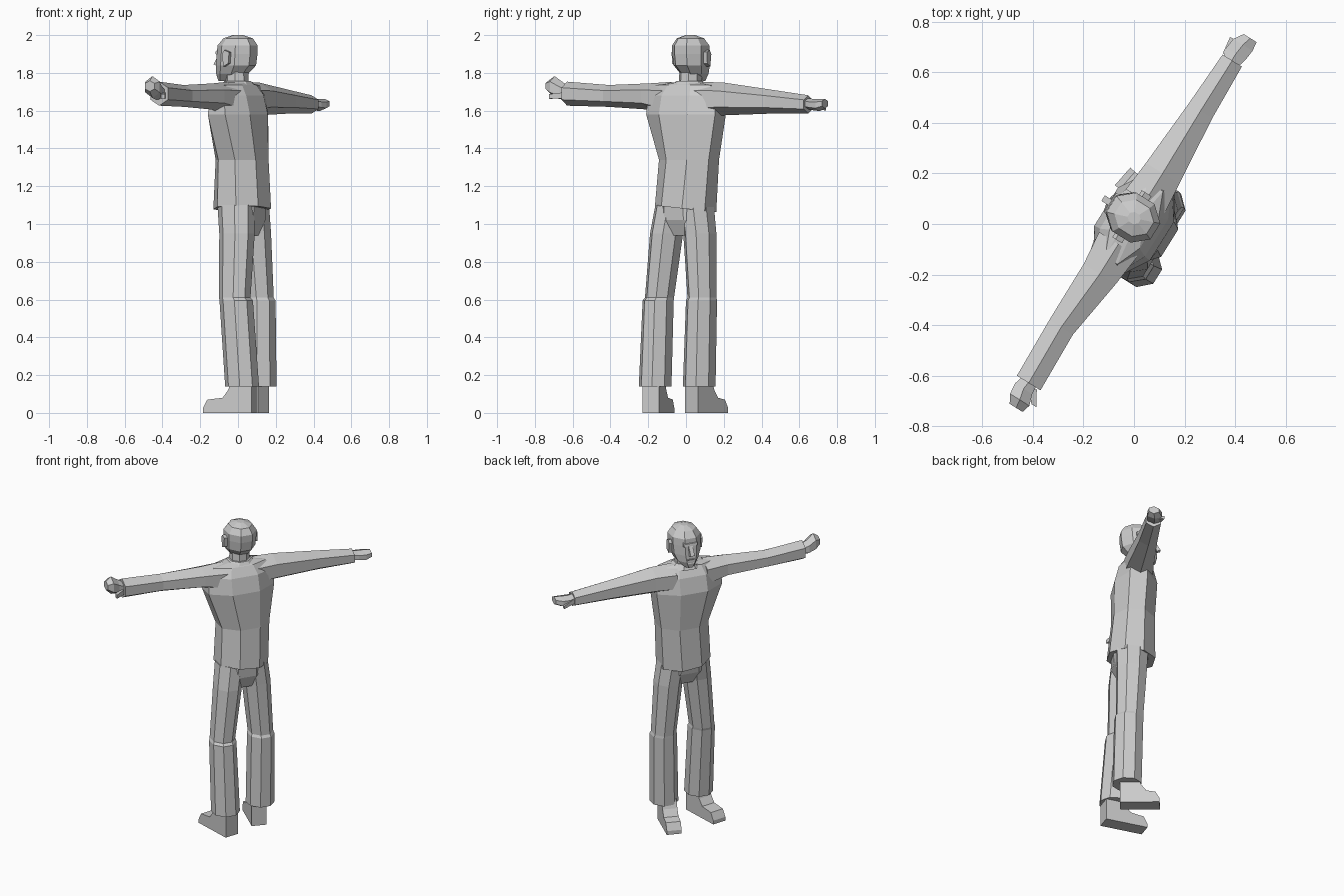
import bpy, bmesh, math
from mathutils import Matrix, Vector

TURN = Matrix.Rotation(math.radians(58), 4, 'Z')   # figure faces back-left


def finish(name, bm, matrix):
    bm.transform(matrix)
    bmesh.ops.recalc_face_normals(bm, faces=bm.faces)
    mesh = bpy.data.meshes.new(name)
    bm.to_mesh(mesh)
    bm.free()
    obj = bpy.data.objects.new(name, mesh)
    bpy.context.collection.objects.link(obj)
    return obj


def loft(name, rings, sides=8, axis='Z', matrix=TURN):
    """Skin polygon rings: (cx, cy, z, half x, half y) or, along X, (x, cy, cz, half y, half z)."""
    bm = bmesh.new()
    loops = []
    k = 1 / math.cos(math.pi / sides)
    for a, b, c, p, q in rings:
        loop = []
        for i in range(sides):
            t = 2 * math.pi * (i + 0.5) / sides
            s, r = p * k * math.cos(t), q * k * math.sin(t)
            loop.append(bm.verts.new((a + s, b + r, c) if axis == 'Z' else (a, b + s, c + r)))
        loops.append(loop)
    for l0, l1 in zip(loops, loops[1:]):
        for i in range(sides):
            j = (i + 1) % sides
            bm.faces.new((l0[i], l0[j], l1[j], l1[i]))
    bm.faces.new(loops[0])
    bm.faces.new(loops[-1])
    return finish(name, bm, matrix)


def extrude(name, profile, width, matrix):
    """Extrude a side profile (forward, up) symmetrically across x."""
    bm = bmesh.new()
    face = bm.faces.new([bm.verts.new((-width / 2, y, z)) for y, z in profile])
    new = bmesh.ops.extrude_face_region(bm, geom=[face])
    verts = [v for v in new['geom'] if isinstance(v, bmesh.types.BMVert)]
    bmesh.ops.translate(bm, verts=verts, vec=(width, 0, 0))
    return finish(name, bm, matrix)


# Jacket body, with a slightly dipped hem on the wearer's right
jacket = loft("jacket", [
    (0.01, -0.02, 1.08, 0.155, 0.14), (0.025, -0.01, 1.34, 0.155, 0.125),
    (0.0, 0.0, 1.58, 0.215, 0.13), (0.0, 0.0, 1.68, 0.21, 0.105),
    (0.0, 0.0, 1.735, 0.17, 0.07), (0.01, 0.01, 1.75, 0.07, 0.06)])
for v in jacket.data.vertices:
    if v.co.z < 1.1:
        v.co.z -= 0.11 * v.co.y
loft("collar", [(0.015, 0.01, 1.725, 0.10, 0.085), (0.015, 0.012, 1.757, 0.066, 0.066)])

# Sleeves
loft("right_sleeve", [
    (0.10, 0.01, 1.66, 0.09, 0.08), (0.23, 0.01, 1.662, 0.078, 0.075),
    (0.52, 0.014, 1.648, 0.055, 0.055), (0.755, 0.013, 1.633, 0.045, 0.042)], 6, 'X')
loft("left_sleeve", [
    (-0.10, 0.01, 1.66, 0.09, 0.08), (-0.24, 0.01, 1.675, 0.075, 0.06),
    (-0.50, 0.028, 1.678, 0.055, 0.05), (-0.755, 0.02, 1.69, 0.055, 0.055)], 6, 'X')

# Hands: the right is relaxed and flat, the left is raised
loft("right_hand", [
    (0.73, 0.015, 1.64, 0.03, 0.025), (0.785, 0.015, 1.632, 0.045, 0.026),
    (0.83, 0.01, 1.63, 0.045, 0.028), (0.868, 0.0, 1.637, 0.03, 0.022)], 6, 'X')
loft("right_thumb", [(0.76, 0.045, 1.635, 0.015, 0.015), (0.83, 0.06, 1.612, 0.01, 0.01)], 4, 'X')
loft("left_hand", [
    (-0.73, 0.02, 1.69, 0.03, 0.025), (-0.785, 0.025, 1.705, 0.04, 0.04),
    (-0.83, 0.015, 1.725, 0.045, 0.05), (-0.865, 0.01, 1.73, 0.03, 0.025)], 6, 'X')
loft("left_thumb", [(-0.76, -0.005, 1.68, 0.016, 0.016), (-0.82, -0.045, 1.675, 0.012, 0.012)], 4, 'X')

# Trousers: seat and two flared legs
loft("trouser_seat", [
    (0.01, -0.035, 0.94, 0.10, 0.06), (0.005, -0.03, 1.02, 0.145, 0.10),
    (0.005, -0.025, 1.12, 0.14, 0.11)])
loft("left_trouser_leg", [
    (-0.127, -0.105, 0.14, 0.08, 0.085), (-0.13, -0.07, 0.595, 0.075, 0.085),
    (-0.128, -0.06, 0.61, 0.07, 0.08), (-0.09, -0.05, 0.95, 0.08, 0.09),
    (-0.068, -0.03, 1.10, 0.08, 0.095)], 8)
loft("right_trouser_leg", [
    (0.12, -0.06, 0.14, 0.08, 0.085), (0.128, -0.05, 0.595, 0.075, 0.085),
    (0.128, -0.045, 0.61, 0.07, 0.08), (0.105, -0.03, 0.95, 0.08, 0.09),
    (0.085, -0.025, 1.10, 0.08, 0.095)], 8)

# Shoes with ankles, turned outwards
for side, heel, direction, size in (("left", (0.085, -0.187), (-0.95, 0.30), 0.27),
                                    ("right", (0.135, 0.03), (-0.75, 0.66), 0.24)):
    place = (Matrix.Translation((*heel, 0))
             @ Matrix.Rotation(math.atan2(direction[1], direction[0]) - math.pi / 2, 4, 'Z'))
    extrude(side + "_shoe", [(0, 0), (0, 0.17), (0.11, 0.17), (0.13, 0.12), (0.16, 0.08),
                             (size - 0.025, 0.07), (size, 0.025), (size, 0)], 0.092, place)

# Neck and head
loft("neck", [(0.015, 0.015, 1.72, 0.058, 0.058), (0.018, 0.02, 1.82, 0.055, 0.058)], 8)
loft("head", [
    (0.022, 0.09, 1.757, 0.032, 0.038), (0.022, 0.05, 1.795, 0.066, 0.083),
    (0.02, 0.025, 1.84, 0.086, 0.103), (0.02, 0.018, 1.90, 0.09, 0.104),
    (0.02, 0.015, 1.945, 0.09, 0.102), (0.02, 0.012, 1.983, 0.066, 0.075),
    (0.02, 0.012, 2.0, 0.022, 0.025)])

# Face: brow, nose and ears
mid = TURN @ Matrix.Translation((0.022, 0, 0))
extrude("nose", [(0.10, 1.90), (0.125, 1.90), (0.158, 1.845), (0.12, 1.832)], 0.026, mid)
extrude("brow", [(0.10, 1.93), (0.124, 1.915), (0.128, 1.90), (0.10, 1.893)], 0.09, mid)
extrude("mouth", [(0.09, 1.825), (0.135, 1.815), (0.13, 1.80), (0.135, 1.785), (0.09, 1.775)], 0.045, mid)
for side, u in (("left", -0.076), ("right", 0.116)):
    extrude(side + "_ear", [(0.035, 1.835), (0.045, 1.90), (0.03, 1.92), (0.0, 1.91), (0.005, 1.85)],
            0.028, TURN @ Matrix.Translation((u, 0, 0)))
